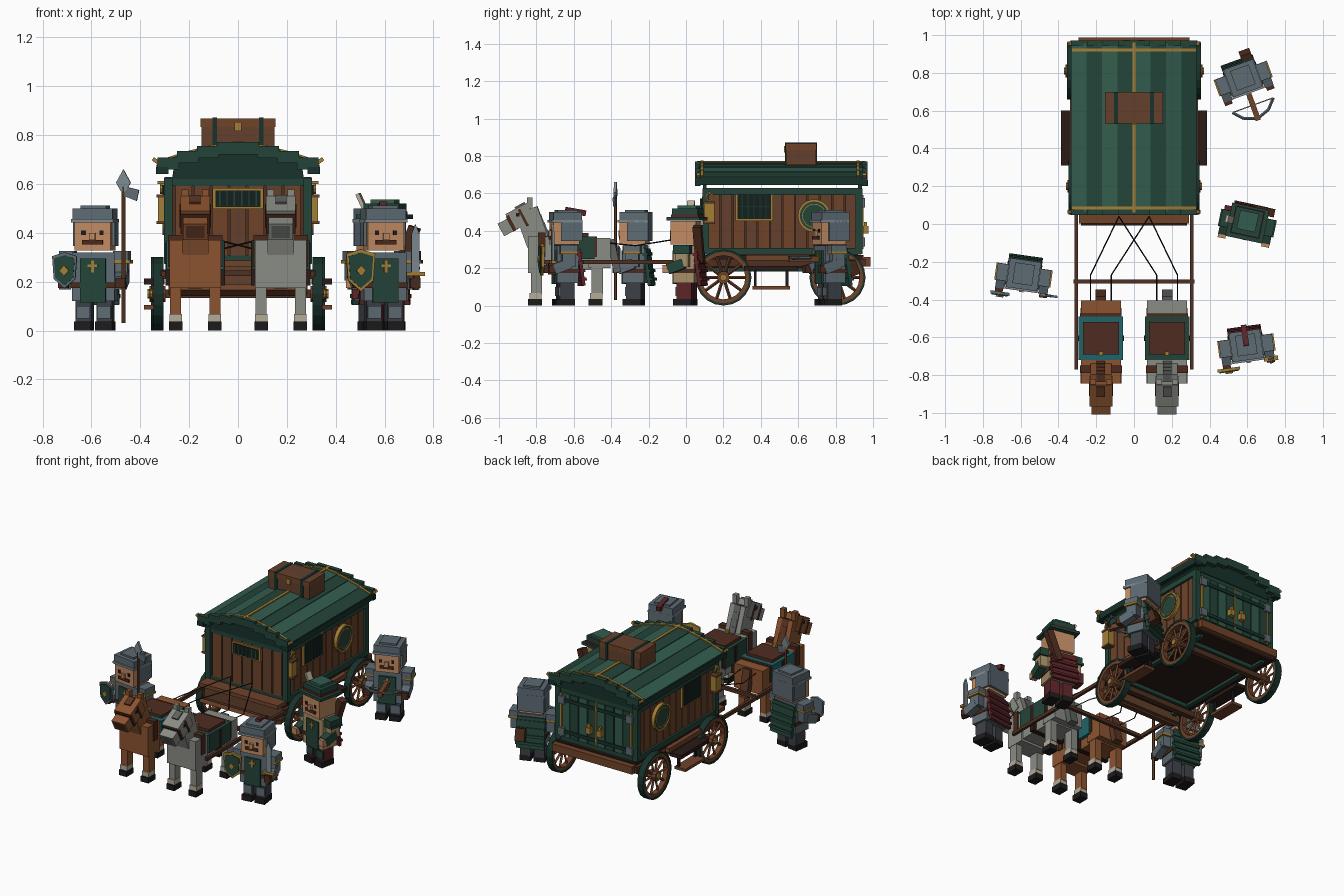
import bpy, bmesh, math
from mathutils import Matrix, Vector, Euler

if "Cube" in bpy.data.objects:
    bpy.data.objects.remove(bpy.data.objects["Cube"])

M = Matrix()          # current placement for the part group
MATS = {}
COL = dict(green='234439', green2='335d4e', dgreen='18322b', brown='63402c', brown2='4f3022', wood='70432a',
           dark='2a1a16', black='1d1a1a', gold='a57f35', steel='5d6b73', steel2='7d8a90', skin='c08a62',
           hair='4a2a1c', red='5c2427', tan='a58e68', teal='1f6468', bay='8c5430', bay2='5b3422',
           grey='8a8c85', grey2='5f625e', sock='b5ac98', glass='14211f', pants='3b3f45', saddle='4f2c22')

def mat(n):
    if n not in MATS:
        m = bpy.data.materials.new(n)
        lin = [((int(COL[n][i:i + 2], 16) / 255 + .055) / 1.055) ** 2.4 for i in (0, 2, 4)]
        m.diffuse_color = (*lin, 1)
        m.use_nodes = True
        m.node_tree.nodes["Principled BSDF"].inputs["Base Color"].default_value = m.diffuse_color
        MATS[n] = m
    return MATS[n]

def finish(name, bm, m, T):
    bmesh.ops.recalc_face_normals(bm, faces=bm.faces)
    me = bpy.data.meshes.new(name)
    bm.to_mesh(me); bm.free()
    me.materials.append(mat(m))
    o = bpy.data.objects.new(name, me)
    o.matrix_world = M @ T
    bpy.context.collection.objects.link(o)

def box(name, c, s, m, rot=(0, 0, 0)):
    bm = bmesh.new()
    bmesh.ops.create_cube(bm, size=1, matrix=Matrix.Diagonal((*s, 1)))
    finish(name, bm, m, Matrix.Translation(c) @ Euler([math.radians(a) for a in rot]).to_matrix().to_4x4())

def span(name, x, y, z, m):
    box(name, [(a + b) / 2 for a, b in (x, y, z)], [b - a for a, b in (x, y, z)], m)

def ring(name, c, r0, r1, w, m, n=20):
    # flat ring or disc around the x axis
    bm = bmesh.new()
    prof = [(r0, -w / 2), (r1, -w / 2), (r1, w / 2), (r0, w / 2)]
    rows = [[bm.verts.new((h, r * math.cos(k * math.tau / n), r * math.sin(k * math.tau / n))) for r, h in prof] for k in range(n)]
    for k in range(n):
        a, b = rows[k], rows[(k + 1) % n]
        for i in range(4):
            bm.faces.new((a[i], a[(i + 1) % 4], b[(i + 1) % 4], b[i]))
    bmesh.ops.remove_doubles(bm, verts=bm.verts, dist=1e-5)
    finish(name, bm, m, Matrix.Translation(c))

def rod(name, p, q, r, m, n=6):
    p, q = Vector(p), Vector(q)
    bm = bmesh.new()
    bmesh.ops.create_cone(bm, cap_ends=True, segments=n, radius1=r, radius2=r, depth=(q - p).length)
    finish(name, bm, m, Matrix.Translation((p + q) / 2) @ (q - p).to_track_quat('Z', 'Y').to_matrix().to_4x4())

def plate(name, pts, c, d, m):
    # xz outline with thickness d along y
    bm = bmesh.new()
    f = bm.faces.new([bm.verts.new((x, -d / 2, z)) for x, z in pts])
    g = bmesh.ops.extrude_face_region(bm, geom=[f])['geom']
    bmesh.ops.translate(bm, verts=[v for v in g if isinstance(v, bmesh.types.BMVert)], vec=(0, d, 0))
    finish(name, bm, m, Matrix.Translation(c))

# ---- wagon body
span('wagon_floor', (-.29, .29), (.07, .95), (.2, .27), 'dark')
span('wagon_core', (-.275, .275), (.11, .92), (.27, .625), 'brown2')
for z in (.29, .61):
    span('body_rail', (-.3, .3), (.095, .935), (z - .018, z + .018), 'green')
for s in (-1, 1):
    for y in (.105, .925):
        box('corner_post', (s * .285, y, .45), (.035, .035, .35), 'green')
    for i in range(12):
        box('side_plank', (s * .278, .15 + i * .0665, .447), (.016, .06, .29), 'brown' if i % 2 else 'wood')
    span('chassis_beam', (s * .3 - .012, s * .3 + .012), (.05, .96), (.21, .25), 'brown2')
    # barred side window
    box('side_window_frame', (s * .29, .365, .53), (.02, .2, .155), 'gold')
    box('side_window_glass', (s * .298, .365, .53), (.012, .18, .135), 'glass')
    for i in range(5):
        box('window_bar', (s * .304, .3 + i * .032, .53), (.008, .007, .13), 'dgreen')
    box('window_cross_bar', (s * .304, .365, .53), (.008, .17, .007), 'dgreen')
    # round side emblem, plain
    ring('emblem_disc', (s * .293, .685, .48), 0, .08, .02, 'green', 24)
    ring('emblem_ring', (s * .297, .685, .48), .076, .088, .026, 'gold', 24)
    ring('emblem_inner_ring', (s * .303, .685, .48), .06, .064, .008, 'gold', 24)
    # lantern
    box('lantern', (s * .303, .125, .495), (.05, .055, .1), 'gold')
    for z in (.443, .55):
        box('lantern_cap', (s * .303, .125, z), (.06, .062, .012), 'brown')
    ring('lantern_ring', (s * .315, .125, .58), .015, .023, .01, 'gold', 10)
    box('lantern_bracket', (s * .305, .125, .605), (.05, .012, .012), 'gold')
    # side step between the wheels
    box('side_step', (s * .345, .455, .095), (.08, .2, .018), 'wood')
    box('running_board', (s * .343, .455, .2), (.085, .29, .025), 'dark')
    box('running_board_trim', (s * .325, .49, .255), (.03, .34, .03), 'wood')
    for y in (.37, .54):
        box('step_hanger', (s * .325, y, .15), (.014, .014, .1), 'black')
# front wall, window and bench
for i in range(7):
    box('front_plank', (-.222 + i * .074, .105, .447), (.066, .02, .29), 'brown' if i % 2 else 'wood')
box('front_window_frame', (0, .095, .54), (.21, .02, .085), 'gold')
box('front_window_glass', (0, .087, .54), (.185, .014, .067), 'glass')
for i in range(6):
    box('front_window_bar', (-.075 + i * .03, .08, .54), (.006, .008, .062), 'green')
box('bench_seat', (0, .045, .275), (.58, .085, .025), 'wood')
box('bench_front', (0, .07, .215), (.57, .03, .13), 'brown')
box('foot_board', (0, .03, .165), (.56, .07, .025), 'wood', (-20, 0, 0))
# back doors
for i in range(8):
    box('door_plank', (-.2275 + i * .065, .932, .447), (.059, .02, .29), 'green2' if i % 2 else 'green')
for x in (-.255, 0, .255):
    box('door_frame_upright', (x, .942, .447), (.012, .014, .29), 'gold')
for z in (.34, .55):
    box('door_band', (0, .944, z), (.5, .01, .022), 'dgreen')
    for s in (-1, 1):
        box('hinge', (s * .25, .948, z), (.045, .02, .05), 'steel')
for s in (-1, 1):
    box('lock', (s * .04, .96, .405), (.035, .03, .04), 'gold')
    box('lock_bow', (s * .04, .96, .435), (.02, .014, .025), 'gold')
box('rear_bumper', (0, .965, .235), (.59, .045, .05), 'wood')

# ---- roof: stepped planks in two greens, stepped end boards, gables, trims
for s in (-1, 1):
    for i, (x, z, a) in enumerate(((.042, .752, 5), (.124, .737, 9), (.206, .716, 14), (.286, .69, 18))):
        box('roof_plank', (s * x, .51, z), (.09, .89, .024), 'green2' if (i + (s > 0)) % 2 else 'green', (0, s * a, 0))
        for y in (.062, .957):
            box('roof_end_board', (s * x, y, z - .006), (.088, .028, .05), 'green')
        for y in (.085, .92):
            box('roof_gold_band', (s * x, y, z + .013), (.086, .016, .012), 'gold', (0, s * a, 0))
    for y in (.062, .957):
        box('roof_end_tip', (s * .31, y, .655), (.05, .03, .03), 'dgreen')
    box('eave_board', (s * .322, .51, .662), (.022, .88, .035), 'dgreen')
    for y in (.065, .955):
        box('roof_finial', (s * .33, y, .69), (.045, .02, .016), 'gold', (0, -s * 35, 0))
for y in (.1, .93):
    plate('gable', [(-.27, .62), (.27, .62), (.26, .685), (.1, .74), (-.1, .74), (-.26, .685)], (0, y, 0), .02, 'dgreen')
box('ridge_strip', (0, .51, .768), (.018, .9, .012), 'gold')
# trunk on the roof
box('trunk', (0, .615, .81), (.3, .16, .115), 'brown')
box('trunk_lid', (0, .615, .85), (.305, .165, .035), 'wood')
for s in (-1, 1):
    box('trunk_strap', (s * .095, .615, .811), (.02, .17, .12), 'dgreen')
box('trunk_latch', (0, .53, .835), (.03, .014, .035), 'gold')

# ---- wheels and running gear
for y, x0 in ((.2, .325), (.81, .335)):
    box('axle', (0, y, .15), (.64, .035, .035), 'brown2')
    box('axle_block', (0, y, .19), (.46, .05, .03), 'green')
    for s in (-1, 1):
        c = Vector((s * x0, y, .15))
        ring('wheel_tyre', c, .138, .15, .042, 'dgreen')
        ring('wheel_rim', c, .117, .14, .034, 'wood')
        ring('wheel_hub', c, 0, .034, .055, 'wood', 10)
        ring('hub_cap', c + Vector((s * .02, 0, 0)), 0, .019, .032, 'gold', 8)
        for k in range(10):
            t = k * math.tau / 10
            d = Vector((0, math.cos(t), math.sin(t)))
            rod('spoke', c + d * .025, c + d * .125, .0085, 'wood', 4)
for s in (-1, 1):
    box('under_rail', (s * .24, .5, .195), (.03, .84, .025), 'green')
    box('shaft', (s * .305, -.36, .232), (.018, .82, .022), 'brown2')
box('draw_bar', (0, -.305, .235), (.64, .022, .022), 'brown2')

# ---- horses with harness
def horse(x, coat, dk, cloth):
    global M
    M = Matrix.Translation((x, 0, 0))
    span('horse_barrel', (-.095, .095), (-.8, -.45), (.19, .35), coat)
    span('horse_rump', (-.105, .105), (-.52, -.405), (.2, .36), coat)
    span('horse_chest', (-.105, .105), (-.845, -.72), (.175, .37), coat)
    box('horse_neck', (0, -.822, .42), (.11, .125, .19), coat, (20, 0, 0))
    box('horse_head', (0, -.885, .475), (.12, .13, .1), coat, (28, 0, 0))
    box('horse_muzzle', (0, -.95, .425), (.1, .09, .075), coat, (28, 0, 0))
    box('horse_nose', (0, -.982, .408), (.075, .018, .055), dk, (28, 0, 0))
    for i in range(4):
        box('mane_lock', (0, -.752 - i * .018, .375 + i * .042), (.045, .045, .05), dk, (20, 0, 0))
    box('forelock', (0, -.885, .53), (.045, .06, .022), dk, (28, 0, 0))
    box('horse_tail', (0, -.385, .265), (.055, .04, .18), dk, (12, 0, 0))
    box('noseband', (0, -.935, .44), (.122, .018, .09), 'hair', (28, 0, 0))
    box('collar', (0, -.77, .325), (.222, .04, .13), 'hair')
    span('saddle_cloth', (-.118, .118), (-.72, -.49), (.25, .37), cloth)
    span('saddle', (-.095, .095), (-.69, -.52), (.36, .388), 'saddle')
    span('girth', (-.121, .121), (-.62, -.59), (.185, .36), 'dark')
    span('breeching', (-.11, .11), (-.5, -.475), (.26, .368), 'hair')
    box('saddle_horn', (0, -.685, .392), (.022, .022, .03), 'gold')
    for s in (-1, 1):
        box('horse_ear', (s * .042, -.835, .548), (.03, .03, .06), coat)
        box('horse_eye', (s * .06, -.9, .485), (.006, .02, .02), 'black')
        box('cheek_strap', (s * .061, -.87, .47), (.006, .014, .1), 'hair', (28, 0, 0))
        for y in (-.8, -.475):
            box('horse_leg', (s * .08, y, .14), (.045, .06, .16), coat)
            box('horse_sock', (s * .08, y - .005, .05), (.05, .065, .035), 'sock')
            box('hoof', (s * .08, y - .008, .018), (.056, .075, .036), 'black')
    for a in (-.08, .08):
        e = .055 if a > 0 else -.055
        rod('rein', (a - x, .04, .37), (e, -.27, .32), .0035, 'black', 4)
        rod('rein_front', (e, -.27, .32), (e, -.77, .37), .0035, 'black', 4)
    M = Matrix()
horse(-.175, 'bay', 'bay2', 'teal')
horse(.175, 'grey', 'grey2', 'green')

# ---- escorts
def escort(x, y, rot, kit, cape):
    global M
    M = Matrix.Translation((x, y, 0)) @ Matrix.Rotation(math.radians(rot), 4, 'Z')
    scout = kit == 'scout'
    cloth, plate_c = ('tan', 'green') if scout else ('steel', 'steel')
    box('torso', (0, 0, .22), (.175, .115, .2), cloth)
    box('tabard', (0, -.06, .205), (.105, .014, .18), 'green')
    box('tabard_bar', (0, -.068, .265), (.042, .01, .012), 'gold')
    box('tabard_stem', (0, -.068, .262), (.012, .01, .05), 'gold')
    box('belt', (0, 0, .185), (.185, .128, .022), 'hair')
    box('head', (0, -.005, .39), (.15, .14, .125), 'skin')
    box('nose', (0, -.08, .385), (.025, .022, .03), 'skin')
    box('moustache', (0, -.077, .362), (.085, .014, .018), 'hair')
    box('cape', (0, .074, .205), (.175, .018, .2), cape, (8, 0, 0))
    for i in range(4):
        box('cape_fold', (0, .064 + i * .008, .275 - i * .045), (.18, .03, .016), cape, (8, 0, 0))
    if scout:
        box('hat_brim', (0, 0, .465), (.2, .18, .018), 'green')
        box('hat_crown', (0, .005, .495), (.15, .14, .05), 'green')
        box('hat_top', (0, .01, .525), (.1, .1, .022), 'green2')
        box('hat_band', (0, .005, .48), (.158, .148, .014), 'red')
        box('hat_feather', (-.095, .0, .525), (.016, .04, .075), 'sock', (0, -25, 0))
        box('satchel', (-.11, .03, .165), (.05, .08, .07), 'red')
        box('quiver', (.075, .08, .33), (.045, .045, .2), 'hair', (0, 20, 0))
    else:
        box('helmet', (0, .002, .472), (.165, .155, .055), 'steel')
        box('helmet_back', (0, .06, .4), (.165, .04, .11), 'steel')
        box('helmet_top', (0, .005, .502), (.105, .11, .018), 'steel')
        box('helmet_brim', (0, -.003, .45), (.174, .164, .014), 'steel2')
    for s in (-1, 1):
        box('eye', (s * .038, -.077, .4), (.016, .006, .02), 'black')
        if not scout:
            box('cheek_guard', (s * .08, .015, .4), (.014, .1, .11), 'steel')
        box('boot', (s * .044, -.01, .018), (.07, .1, .036), 'black')
        box('leg', (s * .043, 0, .08), (.064, .08, .1), 'red' if scout else 'pants')
        box('knee_guard', (s * .043, -.04, .075), (.056, .014, .05), plate_c)
        box('shoulder_guard', (s * .112, 0, .305), (.062, .09, .04), plate_c)
        box('shoulder_trim', (s * .118, 0, .282), (.064, .092, .014), plate_c if scout else 'gold')
        box('upper_arm', (s * .112, 0, .245), (.052, .07, .08), cloth)
        box('forearm', (s * .115, -.035, .21), (.05, .09, .055), plate_c, (20, 0, 0))
        box('hand', (s * .118, -.085, .195), (.042, .04, .042), 'skin' if scout else 'hair')
    if kit in ('spear', 'sword'):
        k = 1.0 if kit == 'sword' else .85
        sh = [(-.06 * k, .07 * k), (0, .088 * k), (.06 * k, .07 * k), (.052 * k, -.04 * k), (0, -.085 * k), (-.052 * k, -.04 * k)]
        plate('shield_rim', sh, (-.11, -.112, .245), .016, 'gold' if k == 1 else 'steel')
        plate('shield_face', [(a * .84, b * .84) for a, b in sh], (-.11, -.119, .245), .012, 'green')
        plate('shield_boss', [(0, .022), (.02, 0), (0, -.022), (-.02, 0)], (-.11, -.127, .245), .012, 'gold')
    if kit == 'spear':
        rod('spear_shaft', (.13, -.09, .03), (.13, -.09, .59), .009, 'wood')
        plate('spear_blade', [(0, .09), (.03, .035), (.01, 0), (-.01, 0), (-.03, .035)], (.13, -.09, .57), .014, 'steel2')
        plate('spear_axe', [(0, .04), (.06, .025), (.05, -.02), (0, 0)], (.135, -.09, .55), .012, 'steel')
    if kit == 'sword':
        plate('sword_blade', [(-.016, 0), (.016, 0), (.016, .16), (0, .2), (-.016, .16)], (.12, -.085, .235), .012, 'steel2')
        box('sword_guard', (.12, -.085, .232), (.075, .024, .016), 'gold')
        box('sword_grip', (.12, -.085, .195), (.018, .05, .06), 'hair')
        box('helmet_plume', (0, .055, .503), (.03, .11, .03), 'red', (-10, 0, 0))
    if kit == 'crossbow':
        box('crossbow_stock', (0, -.14, .25), (.028, .19, .032), 'wood')
        pts = [(-.115, -.15), (-.07, -.2), (0, -.225), (.07, -.2), (.115, -.15)]
        for a, b in zip(pts, pts[1:]):
            rod('crossbow_limb', (*a, .255), (*b, .255), .009, 'steel')
        rod('crossbow_string', (-.115, -.15, .255), (.115, -.15, .255), .003, 'sock', 4)
        box('quiver', (.055, .105, .2), (.06, .05, .08), 'hair', (20, 0, 0))
    M = Matrix()
escort(-.585, -.27, -8, 'spear', 'green')
escort(.595, -.645, 8, 'sword', 'red')
escort(.60, .005, -12, 'scout', 'red')
escort(.578, .77, 20, 'crossbow', 'green')
